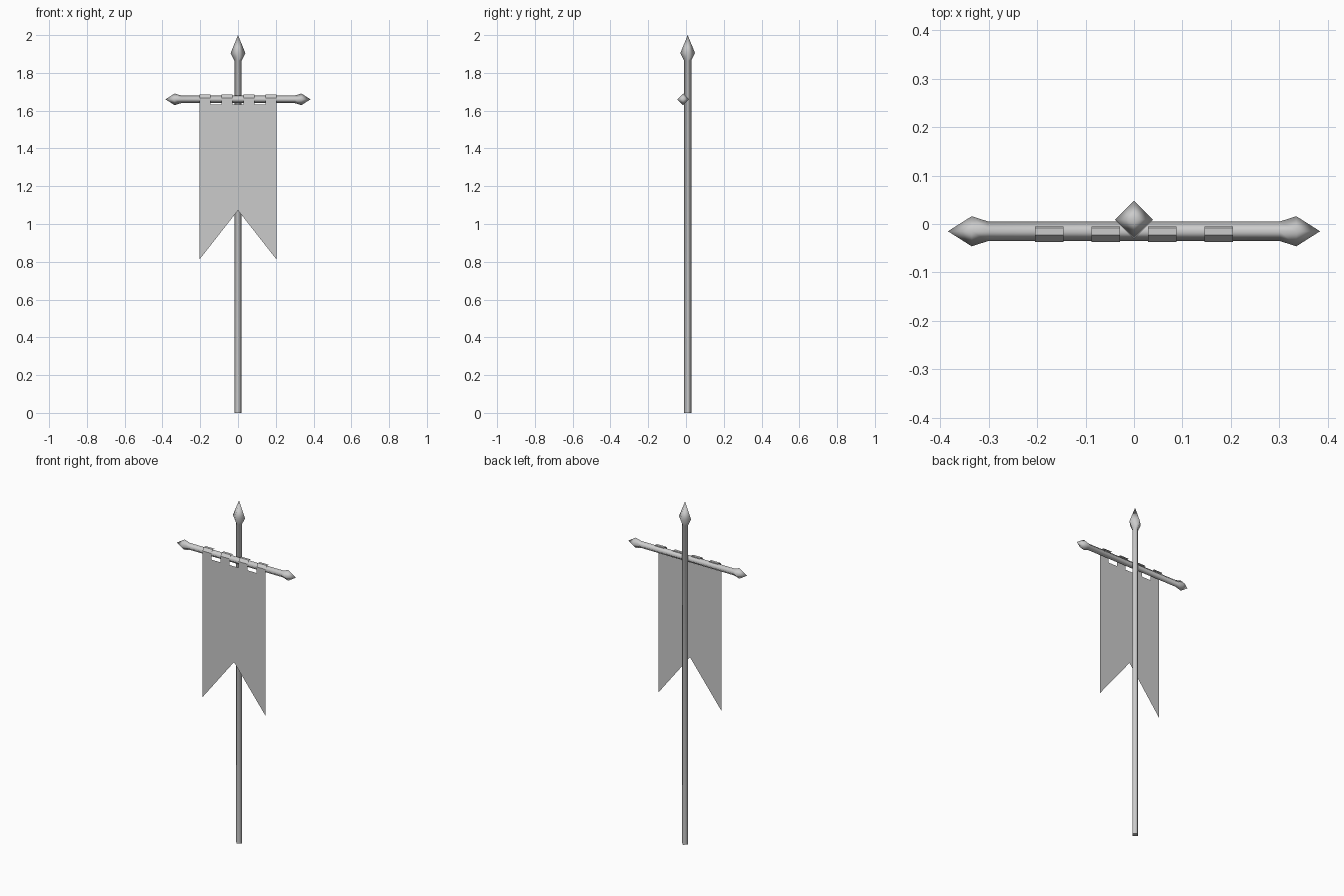
import bpy, math
from mathutils import Matrix

if "Cube" in bpy.data.objects:
    bpy.data.objects.remove(bpy.data.objects["Cube"])

def make(name, verts, faces, matrix=None, smooth=True):
    me = bpy.data.meshes.new(name)
    me.from_pydata(verts, [], faces)
    if matrix:
        me.transform(matrix)
    me.update()
    ob = bpy.data.objects.new(name, me)
    bpy.context.collection.objects.link(ob)
    for p in me.polygons:
        p.use_smooth = smooth and len(p.vertices) > 2
    return ob

def rod(name, profile, matrix, sides=4):
    """Lathe a (radius, height) profile; zero radius makes a point."""
    verts, rings, faces = [], [], []
    for r, z in profile:
        n = sides if r > 0 else 1
        rings.append([len(verts) + i for i in range(n)])
        verts += [(r * math.cos(2 * math.pi * i / sides),
                   r * math.sin(2 * math.pi * i / sides), z) for i in range(n)]
    for a, b in zip(rings, rings[1:]):
        for i in range(sides):
            j = (i + 1) % sides
            q = [a[i % len(a)], a[j % len(a)], b[j % len(b)], b[i % len(b)]]
            faces.append(list(dict.fromkeys(q)))
    if len(rings[0]) > 1:
        faces.append(rings[0][::-1])
    ob = make(name, verts, faces, matrix)
    if len(rings[0]) > 1:
        ob.data.polygons[-1].use_smooth = False
    return ob

# upright pole with spear tip
rod("pole", [(0.019, 0), (0.019, 1.865), (0.039, 1.905), (0, 2.0)],
    Matrix.Translation((0, 0.009, 0)))

# crossbar with a pointed finial on each end
half = [(0.0205, 0.302), (0.031, 0.335), (0, 0.384)]
bar = [(r, -x) for r, x in reversed(half)] + half
rod("crossbar", bar,
    Matrix.Translation((0, -0.015, 1.66)) @ Matrix.Rotation(math.pi / 2, 4, 'Y'))

# swallow-tailed banner sheet, seven columns wide
W, TOP, FRONT = 0.204, 1.632, -0.037
xs = [-W + 2 * W * i / 7 for i in range(8)]
outline = [(x, FRONT, TOP) for x in xs]
outline += [(W, FRONT, 0.812), (0, FRONT, 1.072), (-W, FRONT, 0.812)]
make("banner", outline, [[9, 0, 1, 2, 3], [9, 3, 4], [9, 4, 5, 6, 7],
                         [9, 7, 8], [9, 10, 0]], smooth=False)

# hanging tabs folded over the bar
path = [(FRONT, TOP), (FRONT, 1.668), (-0.023, 1.685), (-0.008, 1.685), (-0.005, 1.681)]
for k in range(4):
    a, b = xs[2 * k], xs[2 * k + 1]
    v = [(x, y, z) for y, z in path for x in (a, b)]
    f = [(2 * i, 2 * i + 1, 2 * i + 3, 2 * i + 2) for i in range(len(path) - 1)]
    make(f"banner_tab_{k + 1}", v, f, smooth=False)
